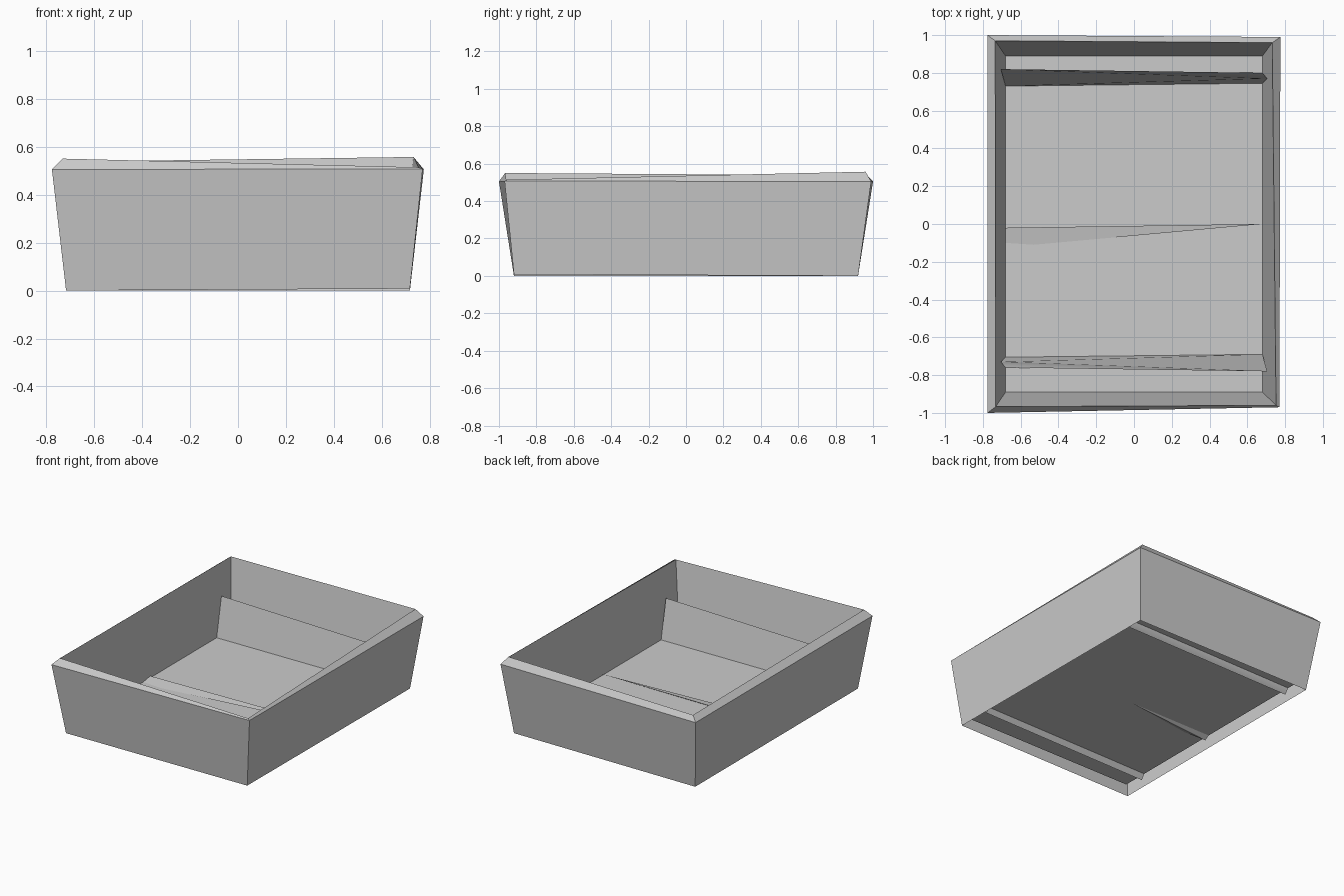
import bpy
import math

old = bpy.data.objects.get("Cube")
if old:
    bpy.data.objects.remove(old, do_unlink=True)

# One plain grey for the whole tray
grey = bpy.data.materials.new("plain_grey")
grey.use_nodes = True
tone = (0.6, 0.6, 0.6, 1)
grey.diffuse_color = tone
grey.node_tree.nodes["Principled BSDF"].inputs["Base Color"].default_value = tone

FLOOR = 0.062


def build(name, verts, faces, smooth=None):
    mesh = bpy.data.meshes.new(name)
    mesh.from_pydata(verts, [], faces)
    mesh.materials.append(grey)
    obj = bpy.data.objects.new(name, mesh)
    bpy.context.collection.objects.link(obj)
    if smooth:
        bpy.ops.object.select_all(action="DESELECT")
        obj.select_set(True)
        bpy.context.view_layer.objects.active = obj
        bpy.ops.object.shade_smooth_by_angle(angle=math.radians(smooth))
    return obj


def loop(x, y, z):
    return [(-x, -y, z), (x, -y, z), (x, y, z), (-x, y, z)]


# Flared wall: outer skin, sloping lip and inner skin as stacked rings
outer_bottom = loop(0.717, 0.92, 0)
outer_bottom[1] = (0.717, -0.92, 0.008)
outer_top = loop(0.776, 1.0, 0.505)
outer_top[1] = (0.77, -0.97, 0.507)
outer_top[2] = (0.775, 0.99, 0.505)
lip = loop(0.732, 0.967, 0.55)
lip[1] = (0.752, -0.96, 0.514)
lip[2] = (0.732, 0.96, 0.557)
lip[3] = (-0.735, 0.97, 0.537)
rings = [outer_bottom, outer_top, lip, loop(0.68, 0.89, FLOOR)]
verts = [v for ring in rings for v in ring]
faces = []
for r in range(len(rings) - 1):
    for i in range(4):
        a, b = r * 4 + i, r * 4 + (i + 1) % 4
        faces.append((a, b, b + 4, a + 4))
build("tray_walls", verts, faces)

# Raised flat floor
build("tray_floor", loop(0.68, 0.89, FLOOR), [(0, 1, 2, 3)])

# Low tapering sliver across the middle, its keel just under the floor
build("middle_sliver",
      [(-0.68, -0.02, 0.075), (0.68, 0, 0.085), (-0.53, -0.11, FLOOR),
       (-0.68, -0.10, FLOOR), (-0.68, -0.075, 0.04)],
      [(0, 3, 2), (0, 2, 1), (0, 1, 4), (4, 1, 2), (4, 2, 3), (0, 4, 3)])


# Leaning cross ribs: keel, near foot, ridge and far foot at each end
def rib(name, turn, shift):
    left = [(-0.68, 0.75, 0.025), (-0.68, 0.73, FLOOR),
            (-0.705, 0.82, 0.32), (-0.68, 0.78, FLOOR)]
    right = [(0.68, 0.77, 0.025), (0.68, 0.745, FLOOR),
             (0.705, 0.77, 0.32), (0.68, 0.80, FLOOR)]
    sides = [(i, i + 4, (i + 1) % 4 + 4, (i + 1) % 4) for i in range(4)]
    ends = [(0, 1, 2, 3), (7, 6, 5, 4)]
    pts = [(turn * x, turn * y + shift, z) for x, y, z in left + right]
    build(name, pts, sides + ends, 40)


rib("back_rib", 1, 0)
rib("front_rib", -1, 0.04)
